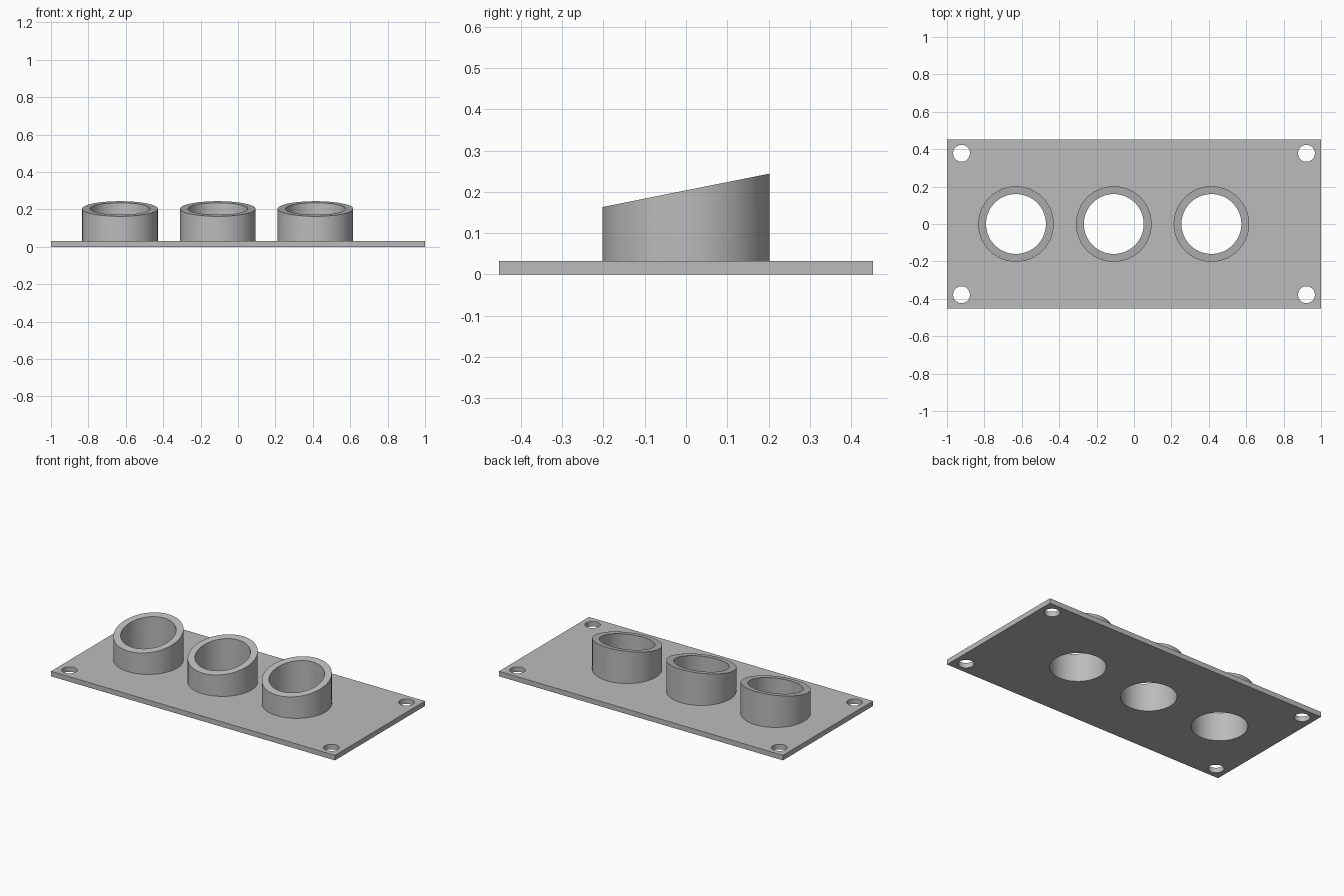
import bpy
import bmesh
from math import cos, sin, pi, radians

LENGTH, WIDTH, THICK = 2.0, 0.905, 0.032
SLEEVE_X = (-0.631, -0.108, 0.414)
OUTER_R, BORE_R = 0.202, 0.16
HOLE_X, HOLE_Y, HOLE_R = 0.922, 0.378, 0.045
MID_TOP, SLOPE = 0.2035, 0.2
SEGMENTS = 96

default = bpy.data.objects.get("Cube")
if default:
    bpy.data.objects.remove(default, do_unlink=True)

grey = bpy.data.materials.new("plain grey")
grey.use_nodes = True
colour = (0.5, 0.5, 0.5, 1)
grey.diffuse_color = colour
grey.node_tree.nodes["Principled BSDF"].inputs["Base Color"].default_value = colour


def add_object(name, bm):
    bmesh.ops.recalc_face_normals(bm, faces=bm.faces)
    mesh = bpy.data.meshes.new(name)
    bm.to_mesh(mesh)
    bm.free()
    mesh.materials.append(grey)
    obj = bpy.data.objects.new(name, mesh)
    bpy.context.collection.objects.link(obj)
    return obj


def smooth(obj):
    bpy.ops.object.select_all(action="DESELECT")
    obj.select_set(True)
    bpy.context.view_layer.objects.active = obj
    bpy.ops.object.shade_smooth_by_angle(angle=radians(30))


def circle(bm, radius, height):
    """Ring of vertices whose height is a function of y."""
    points = [(radius * cos(2 * pi * i / SEGMENTS), radius * sin(2 * pi * i / SEGMENTS))
              for i in range(SEGMENTS)]
    return [bm.verts.new((x, y, height(y))) for x, y in points]


def bridge(bm, a, b):
    for i in range(SEGMENTS):
        j = (i + 1) % SEGMENTS
        bm.faces.new((a[i], a[j], b[j], b[i]))


# Flat base plate
bm = bmesh.new()
bmesh.ops.create_cube(bm, size=1)
for v in bm.verts:
    v.co = (v.co.x * LENGTH, v.co.y * WIDTH, (v.co.z + 0.5) * THICK)
plate = add_object("base_plate", bm)

# Three bores and four corner screw holes, cut through the plate
holes = [(x, 0, BORE_R) for x in SLEEVE_X]
holes += [(sx * HOLE_X, sy * HOLE_Y, HOLE_R) for sx in (-1, 1) for sy in (-1, 1)]
bm = bmesh.new()
for x, y, radius in holes:
    low = circle(bm, radius, lambda y: -THICK)
    high = circle(bm, radius, lambda y: 2 * THICK)
    bridge(bm, low, high)
    bm.faces.new(low)
    bm.faces.new(high)
    bmesh.ops.translate(bm, verts=low + high, vec=(x, y, 0))
cutter = add_object("hole_cutter", bm)
cutter.hide_render = True
cut = plate.modifiers.new("holes", "BOOLEAN")
cut.operation = "DIFFERENCE"
cut.solver = "EXACT"
cut.object = cutter
bpy.context.view_layer.objects.active = plate
bpy.ops.object.modifier_apply(modifier=cut.name)
bpy.data.objects.remove(cutter, do_unlink=True)
smooth(plate)

# Tubular sleeves with tops sloping up toward the back
for name, x in zip(("right", "middle", "left"), SLEEVE_X):
    bm = bmesh.new()
    base = lambda y: THICK
    top = lambda y: MID_TOP + SLOPE * y
    loops = [circle(bm, OUTER_R, base), circle(bm, OUTER_R, top),
             circle(bm, BORE_R, top), circle(bm, BORE_R, base)]
    for a, b in zip(loops, loops[1:]):
        bridge(bm, a, b)
    sleeve = add_object(name + "_sleeve", bm)
    sleeve.location.x = x
    smooth(sleeve)
